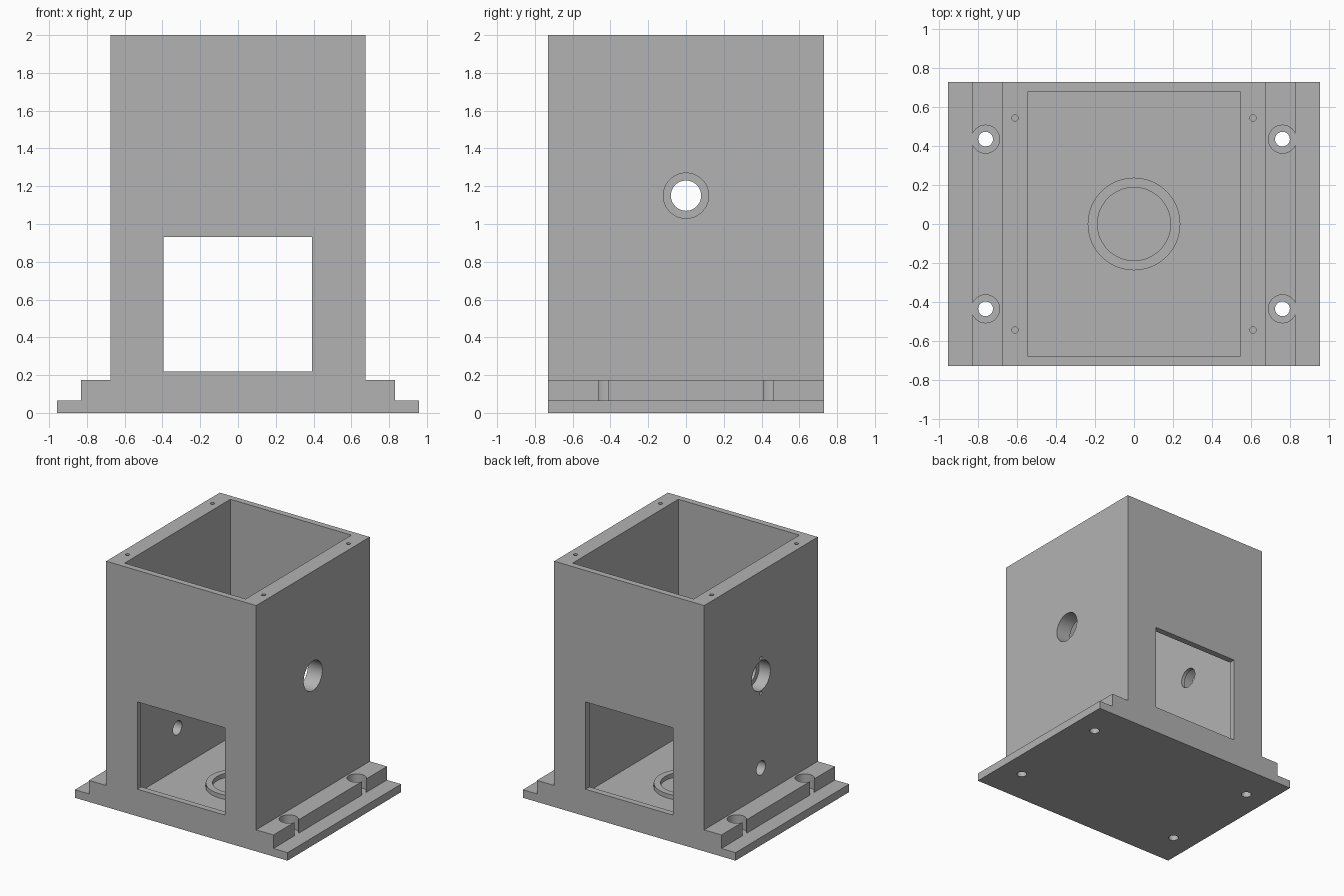
import bpy, bmesh, math
from mathutils import Matrix, Vector

cube = bpy.data.objects.get("Cube")
if cube:
    bpy.data.objects.remove(cube, do_unlink=True)

# Single matte grey
grey = bpy.data.materials.new("housing_grey")
grey.use_nodes = True
colour = (0.45, 0.45, 0.45, 1)
grey.diffuse_color = colour
grey.node_tree.nodes["Principled BSDF"].inputs["Base Color"].default_value = colour

HALF_Y = 0.73     # half depth of body and base
WALL_X = 0.675    # outer side wall
INNER_X = 0.545   # inner side wall
FLOOR = 0.065     # flange top and cavity floor
BORE_Z = 1.15     # height of the side bores


def make_object(name, bm):
    bmesh.ops.recalc_face_normals(bm, faces=bm.faces)
    mesh = bpy.data.meshes.new(name)
    bm.to_mesh(mesh)
    bm.free()
    mesh.materials.append(grey)
    obj = bpy.data.objects.new(name, mesh)
    bpy.context.collection.objects.link(obj)
    return obj


def activate(obj):
    bpy.ops.object.select_all(action='DESELECT')
    obj.select_set(True)
    bpy.context.view_layer.objects.active = obj


def box(name, low, high):
    low, high = Vector(low), Vector(high)
    bm = bmesh.new()
    bmesh.ops.create_cube(bm, size=1, matrix=Matrix.Translation((low + high) / 2)
                          @ Matrix.Diagonal((*(high - low), 1)))
    return make_object(name, bm)


def rod(name, start, end, radius, sides=48):
    start, end = Vector(start), Vector(end)
    axis = end - start
    bm = bmesh.new()
    bmesh.ops.create_cone(bm, cap_ends=True, segments=sides, radius1=radius,
                          radius2=radius, depth=axis.length,
                          matrix=Matrix.Translation((start + end) / 2)
                          @ axis.to_track_quat('Z', 'Y').to_matrix().to_4x4())
    return make_object(name, bm)


def cut(target, cutter):
    activate(target)
    mod = target.modifiers.new("cut", 'BOOLEAN')
    mod.operation = 'DIFFERENCE'
    mod.solver = 'EXACT'
    mod.object = cutter
    bpy.ops.object.modifier_apply(modifier=mod.name)
    bpy.data.objects.remove(cutter, do_unlink=True)


def smooth(obj):
    activate(obj)
    bpy.ops.object.shade_smooth_by_angle(angle=math.radians(30))


# Housing: stepped silhouette extruded front to back
half = [(0.957, 0), (0.957, FLOOR), (0.83, FLOOR), (0.83, 0.175),
        (WALL_X, 0.175), (WALL_X, 2)]
outline = half + [(-x, z) for x, z in reversed(half)]
bm = bmesh.new()
face = bm.faces.new([bm.verts.new((x, -HALF_Y, z)) for x, z in outline])
extruded = bmesh.ops.extrude_face_region(bm, geom=[face])["geom"]
bmesh.ops.translate(bm, vec=(0, 2 * HALF_Y, 0),
                    verts=[v for v in extruded if isinstance(v, bmesh.types.BMVert)])
housing = make_object("housing", bm)

# Open cavity, and window through front and back walls
cut(housing, box("cavity", (-INNER_X, -0.68, FLOOR), (INNER_X, 0.68, 2.2)))
cut(housing, box("window", (-0.395, -1, 0.22), (0.393, 1, 0.93)))

# Counterbored mounting holes in the flanges, screw holes in the rim
for sx in (-1, 1):
    for sy in (-1, 1):
        x, y = 0.763 * sx, 0.436 * sy
        cut(housing, rod("counterbore", (x, y, FLOOR), (x, y, 0.4), 0.072))
        cut(housing, rod("mount_hole", (x, y, -0.1), (x, y, 0.3), 0.038, 32))
        x, y = 0.612 * sx, 0.545 * sy
        cut(housing, rod("rim_hole", (x, y, 1.8), (x, y, 2.1), 0.016, 20))

# Left wall: plain bore
cut(housing, rod("left_bore", (0.5, 0, BORE_Z), (0.8, 0, BORE_Z), 0.12))

# Right wall: stepped bore, two screw holes and a lower cable hole
cut(housing, rod("right_bore", (-0.8, 0, BORE_Z), (-0.575, 0, BORE_Z), 0.12))
cut(housing, rod("right_inner_bore", (-0.8, 0, BORE_Z), (-0.5, 0, BORE_Z), 0.08))
cut(housing, rod("cable_hole", (-0.8, 0, 0.4), (-0.5, 0, 0.4), 0.057))
for dz in (-0.143, 0.143):
    cut(housing, rod("bore_screw_hole", (-0.8, 0, BORE_Z + dz),
                     (-0.6, 0, BORE_Z + dz), 0.013, 20))
smooth(housing)

# Raised locating ring on the cavity floor
ring = rod("floor_ring", (0, 0, FLOOR - 0.02), (0, 0, 0.1), 0.238, 64)
cut(ring, rod("ring_hole", (0, 0, 0), (0, 0, 0.3), 0.188, 64))
smooth(ring)
